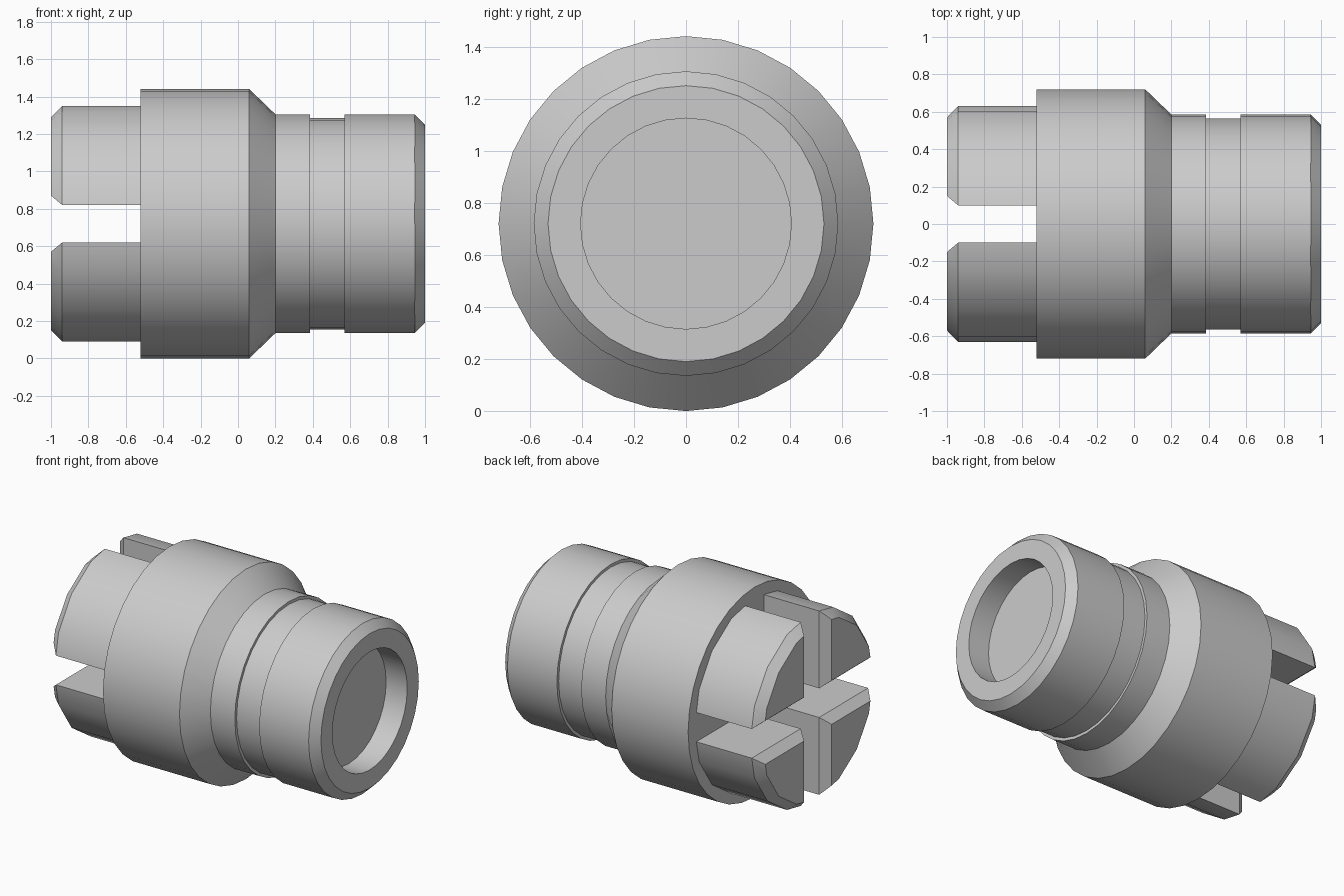
import bpy, bmesh
from math import sin, cos, radians, tau
from mathutils import Matrix, Vector

cube = bpy.data.objects.get("Cube")
if cube:
    bpy.data.objects.remove(cube, do_unlink=True)

AXIS_Z = 0.72    # height of the horizontal turning axis
BACK_X = -0.52   # face that carries the prongs

grey = bpy.data.materials.new("plain_grey")
grey.use_nodes = True
grey.diffuse_color = (0.6, 0.6, 0.6, 1)
grey.node_tree.nodes["Principled BSDF"].inputs["Base Color"].default_value = (0.6, 0.6, 0.6, 1)


def finish(bm, name):
    """Turn a bmesh into a smooth shaded object on the axis."""
    bmesh.ops.recalc_face_normals(bm, faces=bm.faces[:])
    mesh = bpy.data.meshes.new(name)
    bm.to_mesh(mesh)
    bm.free()
    mesh.materials.append(grey)
    obj = bpy.data.objects.new(name, mesh)
    bpy.context.collection.objects.link(obj)
    obj.location.z = AXIS_Z
    bpy.ops.object.select_all(action='DESELECT')
    obj.select_set(True)
    bpy.context.view_layer.objects.active = obj
    bpy.ops.object.shade_smooth_by_angle(angle=radians(30))


# Turned body: collar, cone, grooved neck and shallow bore (x, radius)
profile = [(BACK_X, 0), (BACK_X, 0.72), (0.06, 0.72), (0.2, 0.585), (0.385, 0.585),
           (0.385, 0.565), (0.57, 0.565), (0.57, 0.585), (0.945, 0.585), (1, 0.53),
           (1, 0.405), (0.84, 0.405), (0.84, 0)]
bm = bmesh.new()
verts = [bm.verts.new((x, 0, r)) for x, r in profile]
edges = [bm.edges.new(pair) for pair in zip(verts, verts[1:])]
bmesh.ops.spin(bm, geom=verts + edges, cent=(0, 0, 0), axis=(1, 0, 0),
               angle=tau, steps=32, use_duplicate=False)
bmesh.ops.remove_doubles(bm, verts=bm.verts[:], dist=0.0005)
finish(bm, "turned_body")

# Four quadrant prongs separated by a cross slot, with chamfered tips
SLOT, RIM, RADIUS = 0.1, 0.63, 0.65
arc = [(RADIUS * sin(radians(a)), RADIUS * cos(radians(a))) for a in (22.5, 45, 67.5)]
section = [(SLOT, SLOT), (SLOT, RIM)] + arc + [(RIM, SLOT)]
for i, name in enumerate(["back_upper", "front_upper", "front_lower", "back_lower"]):
    bm = bmesh.new()
    base = bm.faces.new([bm.verts.new((BACK_X, y, z)) for y, z in section])
    ext = bmesh.ops.extrude_face_region(bm, geom=[base], use_keep_orig=True)["geom"]
    bmesh.ops.translate(bm, vec=Vector((-0.42, 0, 0)),
                        verts=[g for g in ext if isinstance(g, bmesh.types.BMVert)])
    bmesh.ops.recalc_face_normals(bm, faces=bm.faces[:])
    tip = min(bm.faces, key=lambda f: f.calc_center_median().x)
    bmesh.ops.inset_region(bm, faces=[tip], thickness=0.05, depth=0, use_even_offset=True)
    tip = min(bm.faces, key=lambda f: (round(f.calc_center_median().x, 3), -len(f.verts)))
    for v in tip.verts:
        v.co.x = -1
    bmesh.ops.rotate(bm, verts=bm.verts[:], cent=(0, 0, 0),
                     matrix=Matrix.Rotation(i * tau / 4, 3, 'X'))
    finish(bm, name + "_prong")
